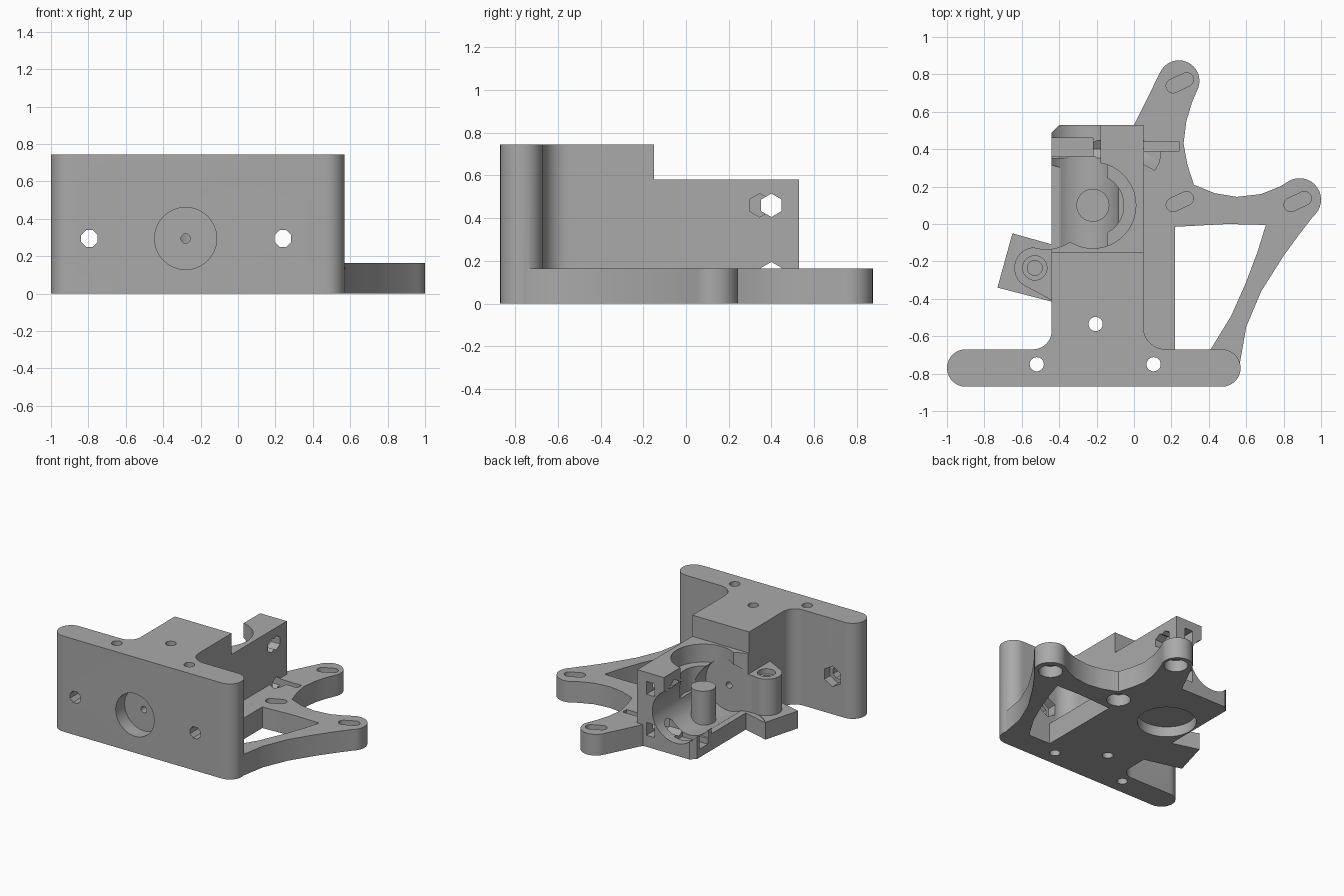
import bpy, bmesh
from math import sin, cos, radians, pi
from mathutils import Matrix, Vector

old = bpy.data.objects.get("Cube")
if old:
    bpy.data.objects.remove(old, do_unlink=True)

grey = bpy.data.materials.new("plain grey plastic")
grey.use_nodes = True
COLOUR = (0.4, 0.4, 0.4, 1)
grey.diffuse_color = COLOUR
grey.node_tree.nodes["Principled BSDF"].inputs["Base Color"].default_value = COLOUR


def arc(cx, cy, r, a, b, n=16):
    return [(cx + r * cos(radians(a + (b - a) * i / n)),
             cy + r * sin(radians(a + (b - a) * i / n))) for i in range(n + 1)]


def finish(name, bm):
    bmesh.ops.recalc_face_normals(bm, faces=bm.faces)
    mesh = bpy.data.meshes.new(name)
    bm.to_mesh(mesh)
    bm.free()
    mesh.materials.append(grey)
    ob = bpy.data.objects.new(name, mesh)
    bpy.context.collection.objects.link(ob)
    return ob


def prism(name, outline, z0, z1):
    bm = bmesh.new()
    face = bm.faces.new([bm.verts.new((x, y, z0)) for x, y in outline])
    top = bmesh.ops.extrude_face_region(bm, geom=[face])["geom"]
    verts = [v for v in top if isinstance(v, bmesh.types.BMVert)]
    bmesh.ops.translate(bm, verts=verts, vec=(0, 0, z1 - z0))
    return finish(name, bm)


def box(name, x, y, z):
    return prism(name, [(x[0], y[0]), (x[1], y[0]), (x[1], y[1]), (x[0], y[1])], *z)


def rod(name, axis, start, end, r, sides=48, turn=0):
    # Round or polygonal bar along one axis, given the start point and end coordinate
    start = Vector(start)
    length = end - start["xyz".index(axis)]
    bm = bmesh.new()
    bmesh.ops.create_cone(bm, cap_ends=True, segments=sides, radius1=r, radius2=r, depth=length,
                          matrix=Matrix.Translation((0, 0, length / 2)) @ Matrix.Rotation(turn, 4, 'Z'))
    spin = {"x": Matrix.Rotation(pi / 2, 4, 'Y'), "y": Matrix.Rotation(-pi / 2, 4, 'X'),
            "z": Matrix.Identity(4)}[axis]
    bmesh.ops.transform(bm, verts=bm.verts, matrix=Matrix.Translation(start) @ spin)
    return finish(name, bm)


def combine(target, tools, operation):
    for tool in tools:
        mod = target.modifiers.new("join", 'BOOLEAN')
        mod.operation, mod.solver, mod.object = operation, 'EXACT', tool
        tool.hide_render = True
    bpy.context.view_layer.update()
    mesh = bpy.data.meshes.new_from_object(
        target.evaluated_get(bpy.context.evaluated_depsgraph_get()))
    target.modifiers.clear()
    target.data = mesh
    for tool in tools:
        bpy.data.objects.remove(tool, do_unlink=True)


# Front wall with filleted tall block
wall = (arc(-.9, -.77, .1, 90, 270) + arc(.47, -.77, .1, -90, 90)
        + arc(.17, -.55, .12, 270, 180) + [(.05, -.15), (-.44, -.15)]
        + arc(-.54, -.57, .1, 360, 270))
body = prism("extruder_body", wall, 0, .745)

# Lower rear block with a chamfered corner
rear_block = prism("rear_block", [(-.44, -.3), (.05, -.3), (.05, .53), (-.40, .53), (-.44, .49)], 0, .58)

# Motor plate with two arms
plate = ([(-.1, -.7), (.565, -.75), (.6, -.55), (.68, -.36), (.8, -.17), (.88, -.06)]
         + arc(.885, .13, .115, -50, 115)
         + [(.78, .2), (.68, .16), (.55, .145), (.43, .165), (.32, .21), (.285, .32),
            (.265, .43), (.28, .55), (.31, .65)]
         + arc(.24, .765, .11, -20, 155) + [(0, .53), (-.1, .5)])
motor_plate = prism("motor_plate", plate, 0, .165)

# Hinge post on its slanted block
hinge_block = prism("hinge_block", [(-.65, -.05), (-.73, -.34), (-.4, -.425), (-.4, -.12)], 0, .135)
hinge_post = prism("hinge_post", arc(-.53, -.235, .11, 90, 235) + [(-.4, -.43), (-.4, -.125)], .02, .42)
combine(body, [rear_block, motor_plate, hinge_block, hinge_post], 'UNION')

cuts = []
# Triangular window in the plate
cuts.append(prism("window", [(.22, -.67), (.41, -.67), (.52, -.49), (.6, -.31), (.66, -.15),
                             (.705, -.005), (.5, 0), (.22, -.015)], -.1, .168))
# Vertical screw holes
for x, y in [(-.52, -.75), (-.205, -.535), (.105, -.75)]:
    cuts.append(rod("screw_hole", "z", (x, y, -.1), 1, .038, 24))
# Wall mounting holes with nut traps behind
for x in (-.795, .24):
    cuts.append(rod("mount_hole", "y", (x, -1, .295), -.5, .048, 8, pi / 8))
    cuts.append(rod("nut_trap", "y", (x, -.74, .295), -.56, .08, 6))
# Nozzle socket and filament path
cuts.append(rod("socket", "y", (-.28, -1, .295), -.76, .166))
cuts.append(rod("filament_path", "y", (-.28, -.8, .295), 0, .025, 16))
# Idler space: trough, round clearance and open corner
cuts.append(rod("trough", "y", (-.28, -.13, .295), .7, .2))
cuts.append(rod("idler_clearance", "z", (-.47, .09, .13), .7, .225))
cuts.append(box("open_corner", (-.6, -.18), (.09, .7), (.295, .7)))
# Bearing seats above and below
cuts.append(rod("upper_seat", "z", (-.22, .1, .44), .8, .23))
cuts.append(rod("shaft_space", "z", (-.22, .1, .26), .8, .165))
cuts.append(rod("lower_seat", "z", (-.22, .1, -.1), .08, .21))
# Idler screw holes and nut slots open to the back
for z in (.46, .14):
    cuts.append(rod("idler_screw", "x", (-.6, .4, z), .053 if z < .3 else .2, .055, 6, pi / 2))
    cuts.append(box("nut_slot", (-.1, -.03), (.33, .7), (z - .05, z + .05)))
cuts.append(rod("slanted_entry", "x", (-.02, .345, .46), .2, .055, 6, pi / 2))
cuts.append(box("corner_slot", (-.6, -.22), (.36, .46), (.065, .2)))
cuts.append(box("plate_slot", (.04, .24), (.39, .44), (.09, .167)))
cuts.append(prism("slot_relief", [(.051, .32), (.11, .287), (.135, .33), (.145, .40), (.051, .40)], .1, .1665))
# Motor slots above, round counterbores below
for x, y in [(.245, .755), (.245, .12), (.875, .12)]:
    c, s = .04 * cos(radians(25)), .04 * sin(radians(25))
    cuts.append(prism("motor_slot", arc(x + c, y + s, .037, -65, 115) + arc(x - c, y - s, .037, 115, 295),
                      .1, .3))
    cuts.append(rod("counterbore", "z", (x, y, -.1), .09, .085, 32))
# Hinge bore with wider mouth
cuts.append(rod("hinge_bore", "z", (-.53, -.235, .05), .6, .04, 24))
cuts.append(rod("hinge_mouth", "z", (-.53, -.235, .38), .6, .065, 24))
combine(body, cuts, 'DIFFERENCE')

# Stub in the middle of the bearing seat
stub = rod("shaft_stub", "z", (-.22, .1, .082), .36, .088, 40)

for ob in (body, stub):
    bpy.ops.object.select_all(action='DESELECT')
    ob.select_set(True)
    bpy.context.view_layer.objects.active = ob
    bpy.ops.object.shade_smooth_by_angle(angle=radians(30))
